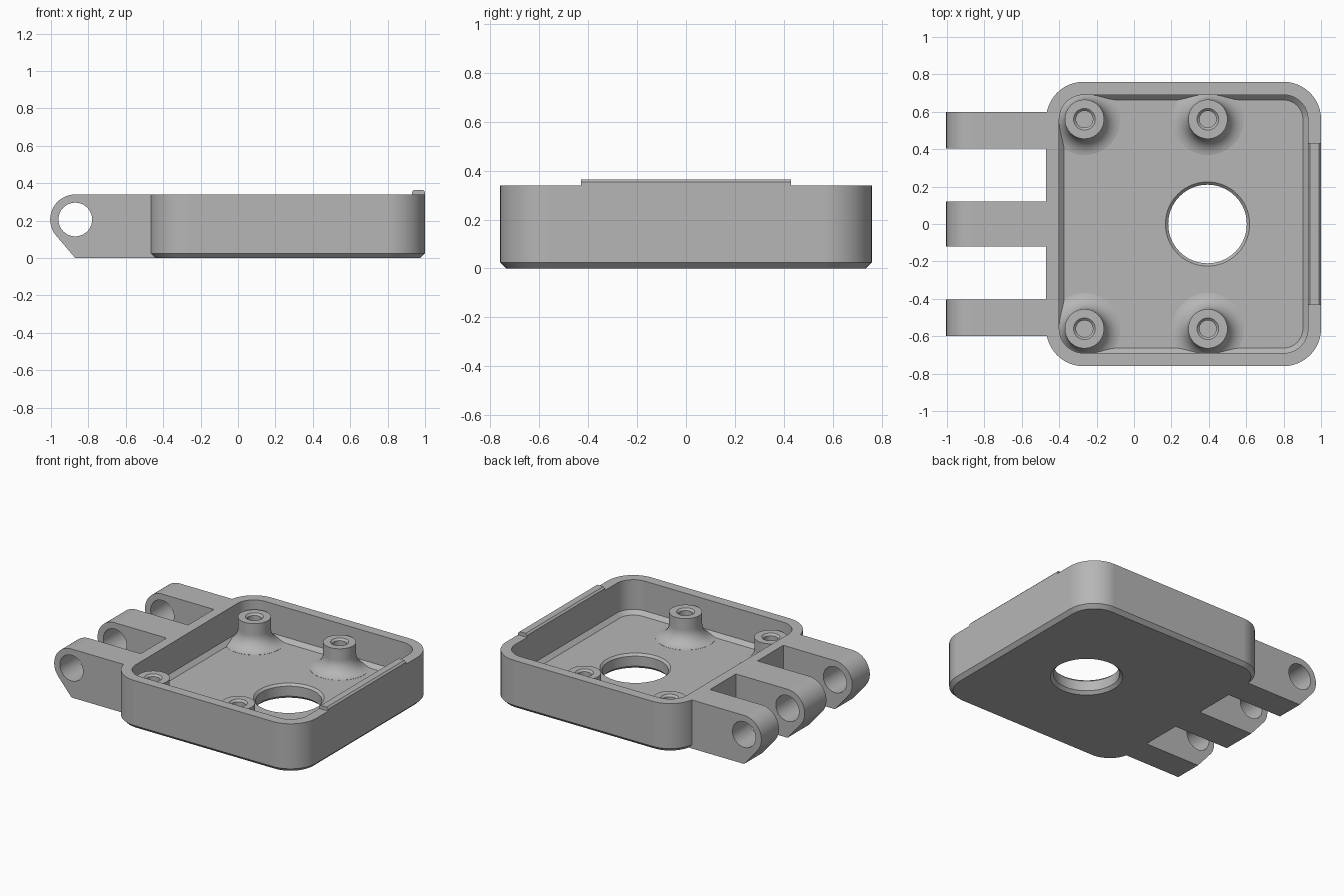
import bpy, bmesh, math

if "Cube" in bpy.data.objects:
    bpy.data.objects.remove(bpy.data.objects["Cube"])

grey = bpy.data.materials.new("grey plastic")
grey.diffuse_color = (0.47, 0.47, 0.47, 1)
grey.use_nodes = True
grey.node_tree.nodes["Principled BSDF"].inputs["Base Color"].default_value = grey.diffuse_color

FLOOR, RIM = 0.105, 0.34
BOSSES = [(x, y) for x in (-0.265, 0.395) for y in (-0.56, 0.56)]


def loft(name, rings):
    """Skin a stack of equal-length point rings and cap both ends."""
    bm = bmesh.new()
    vs = [[bm.verts.new(p) for p in ring] for ring in rings]
    n = len(rings[0])
    for a, b in zip(vs, vs[1:]):
        for i in range(n):
            j = (i + 1) % n
            bm.faces.new((a[i], a[j], b[j], b[i]))
    bm.faces.new(vs[0][::-1])
    bm.faces.new(vs[-1])
    bmesh.ops.recalc_face_normals(bm, faces=bm.faces[:])
    me = bpy.data.meshes.new(name)
    bm.to_mesh(me)
    bm.free()
    me.materials.append(grey)
    ob = bpy.data.objects.new(name, me)
    bpy.context.collection.objects.link(ob)
    return ob


def rounded_rect(inset, z, seg=12):
    """Tray outline pulled inwards by an inset."""
    r, pts = 0.2 - inset, []
    corners = [(0.8, 0.56), (-0.27, 0.56), (-0.27, -0.56), (0.8, -0.56)]
    for k, (cx, cy) in enumerate(corners):
        for i in range(seg + 1):
            a = math.pi / 2 * (k + i / seg)
            pts.append((cx + r * math.cos(a), cy + r * math.sin(a), z))
    return pts


def revolve(name, profile, x, y, n=64):
    """Turn an (r, z) profile around a vertical axis."""
    return loft(name, [[(x + r * math.cos(2 * math.pi * i / n),
                         y + r * math.sin(2 * math.pi * i / n), z)
                        for i in range(n)] for r, z in profile])


def prism_y(name, outline, y0, y1):
    """Extrude an (x, z) outline along y."""
    return loft(name, [[(x, y, z) for x, z in outline] for y in (y0, y1)])


def combine(target, tool, op):
    m = target.modifiers.new(op.lower(), 'BOOLEAN')
    m.operation, m.solver, m.object = op, 'EXACT', tool
    bpy.context.view_layer.objects.active = target
    bpy.ops.object.modifier_apply(modifier=m.name)
    bpy.data.objects.remove(tool)


# Open tray: chamfered underside, walls, rim, cavity with sloped floor edge
tray = loft("hinged_tray", [
    rounded_rect(0.025, 0), rounded_rect(0, 0.025), rounded_rect(0, RIM),
    rounded_rect(0.07, RIM), rounded_rect(0.07, FLOOR + 0.027),
    rounded_rect(0.097, FLOOR)])

# Screw bosses with a concave flare at the foot
flare = [(0.205 + 0.1 * math.cos(math.radians(a)),
          0.205 + 0.1 * math.sin(math.radians(a)))
         for a in (262, 254, 246, 237, 228, 218, 208, 199, 190, 180)]
for x, y in BOSSES:
    combine(tray, revolve("boss", [(flare[0][0], 0.05)] + flare + [(0.105, 0.285)], x, y), 'UNION')

# Hinge lugs: round nose, sloped underside
cx, cz, r = -0.87, 0.206, 0.134
nose = [(cx + r * math.cos(math.radians(a)), cz + r * math.sin(math.radians(a)))
        for a in range(90, 221, 5)]
lug = [(-0.43, RIM)] + nose + [(cx, 0), (-0.43, 0)]
for y0, y1 in ((-0.6, -0.405), (-0.12, 0.12), (0.405, 0.6)):
    combine(tray, prism_y("lug", lug, y0, y1), 'UNION')

# Raised latch lip on the right rim
c = 0.012
lip = [(0.93, 0.31), (1.0, 0.31), (1.0, 0.365 - c), (1.0 - c, 0.365),
       (0.93 + c, 0.365), (0.93, 0.365 - c)]
combine(tray, prism_y("lip", lip, -0.43, 0.43), 'UNION')

# Holes: floor opening, blind screw holes, hinge pin bore
combine(tray, revolve("floor_cutter", [(0.25, -0.02), (0.21, 0.02), (0.21, 0.09),
                                       (0.24, 0.12)], 0.393, 0, 96), 'DIFFERENCE')
for x, y in BOSSES:
    combine(tray, revolve("screw_cutter", [(0.045, 0.1), (0.045, 0.272),
                                           (0.071, 0.298)], x, y, 40), 'DIFFERENCE')
pin = [(cx + 0.09 * math.cos(math.pi * i / 32), cz + 0.09 * math.sin(math.pi * i / 32))
       for i in range(64)]
combine(tray, prism_y("pin_cutter", pin, -0.8, 0.8), 'DIFFERENCE')

# Smooth rounded walls, crisp edges
tray.select_set(True)
bpy.context.view_layer.objects.active = tray
bpy.ops.object.shade_smooth_by_angle(angle=math.radians(25))
wn = tray.modifiers.new("weighted normals", 'WEIGHTED_NORMAL')
wn.keep_sharp = True
